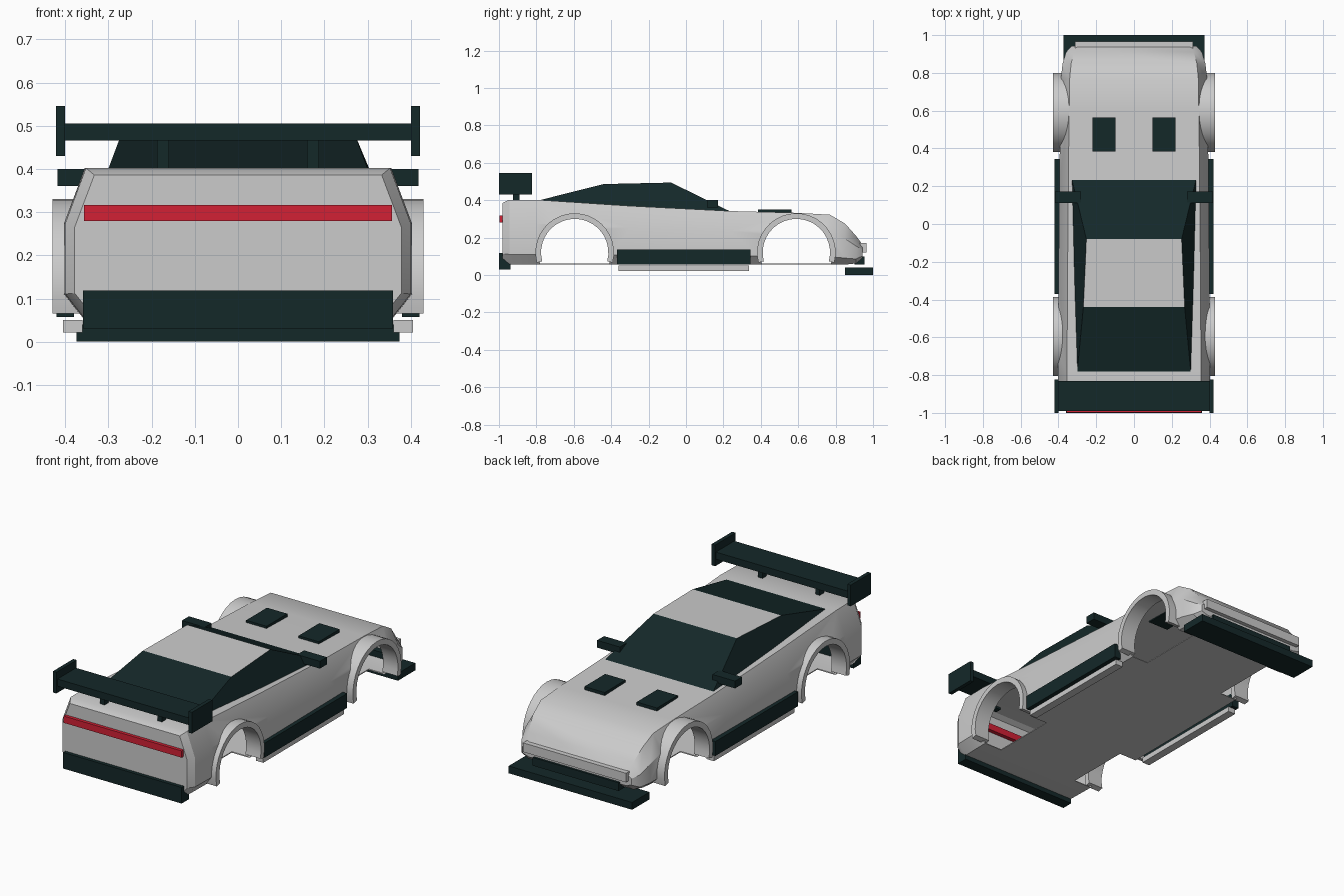
import bpy, bmesh
from math import sin, cos, radians, pi

if "Cube" in bpy.data.objects:
    bpy.data.objects.remove(bpy.data.objects["Cube"], do_unlink=True)


def material(name, rgb):
    m = bpy.data.materials.new(name)
    m.use_nodes = True
    m.diffuse_color = (*rgb, 1)
    m.node_tree.nodes["Principled BSDF"].inputs["Base Color"].default_value = (*rgb, 1)
    return m


silver = material("silver paint", (0.6, 0.6, 0.6))
dark = material("dark trim", (0.007, 0.021, 0.022))
red = material("tail light red", (0.65, 0.015, 0.035))


def finish(name, bm, *mats):
    mesh = bpy.data.meshes.new(name)
    bm.to_mesh(mesh)
    bm.free()
    for m in mats:
        mesh.materials.append(m)
    ob = bpy.data.objects.new(name, mesh)
    bpy.context.collection.objects.link(ob)
    return ob


def activate(ob):
    bpy.ops.object.select_all(action='DESELECT')
    ob.select_set(True)
    bpy.context.view_layer.objects.active = ob


def smooth(ob, angle=30):
    activate(ob)
    bpy.ops.object.shade_smooth_by_angle(angle=radians(angle))


def box(name, x, y, z, mat):
    bm = bmesh.new()
    bmesh.ops.create_cube(bm, size=1)
    for v in bm.verts:
        v.co = [r[0] if c < 0 else r[1] for c, r in zip(v.co, (x, y, z))]
    return finish(name, bm, mat)


def pair(name, x, y, z, mat):
    box("left_" + name, x, y, z, mat)
    box("right_" + name, (-x[1], -x[0]), y, z, mat)


def loft(bm, rings):
    """Closed skin through rings of points."""
    loops = [[bm.verts.new(p) for p in ring] for ring in rings]
    n = len(loops[0])
    faces = [bm.faces.new(loops[0]), bm.faces.new(loops[-1])]
    for a, b in zip(loops, loops[1:]):
        for i in range(n):
            j = (i + 1) % n
            faces.append(bm.faces.new((a[i], a[j], b[j], b[i])))
    bmesh.ops.recalc_face_normals(bm, faces=faces)
    return faces


def section(y, w, zb, zt):
    h = zt - zb
    half = [(w * 0.89, zb), (w, zb + h * 0.16), (w, zb + h * 0.63), (w * 0.88, zt)]
    return [(x, y, z) for x, z in half] + [(-x, y, z) for x, z in reversed(half)]


# Hollow body shell: stations are y, half width, underside, top
stations = [(-0.98, 0.378, 0.06, 0.386), (-0.945, 0.40, 0.055, 0.402), (-0.8, 0.403, 0.055, 0.402),
            (-0.3, 0.40, 0.055, 0.369), (0.23, 0.395, 0.055, 0.342), (0.6, 0.39, 0.055, 0.332),
            (0.77, 0.387, 0.055, 0.322), (0.85, 0.378, 0.055, 0.275), (0.91, 0.36, 0.062, 0.208),
            (0.943, 0.33, 0.09, 0.163)]
bm = bmesh.new()
loft(bm, [section(*s) for s in stations])
lining = []
for i, (y, w, zb, zt) in enumerate(stations):
    y += 0.008 if i == 0 else -0.008 if i == len(stations) - 1 else 0
    lining.append(section(y, w - 0.01, zb + 0.005, zt - 0.01))
bmesh.ops.reverse_faces(bm, faces=loft(bm, lining))
body = finish("body_shell", bm, silver)

# Wheel arches: openings and flares
AXLES = {"front": 0.59, "rear": -0.595}
HUB_Z = 0.12


def arc(radius, x, cy, start, end, steps):
    angles = [radians(start + (end - start) * i / steps) for i in range(steps + 1)]
    return [(x, cy + radius * cos(a), HUB_Z + radius * sin(a)) for a in angles]


bm = bmesh.new()
for cy in AXLES.values():
    for side in (1, -1):
        loft(bm, [arc(0.195, side * x, cy, 0, 350, 35) for x in (0.25, 0.5)])
cutter = finish("arch_cutter", bm, silver)
cutter.hide_render = True
mod = body.modifiers.new("arches", 'BOOLEAN')
mod.operation = 'DIFFERENCE'
mod.solver = 'EXACT'
mod.object = cutter
activate(body)
bpy.ops.object.modifier_apply(modifier=mod.name)
bpy.data.objects.remove(cutter, do_unlink=True)
smooth(body, 28)

for end, cy in AXLES.items():
    for label, side in (("left", 1), ("right", -1)):
        corners = [(0.18, 0.34), (0.21, 0.34), (0.21, 0.43), (0.18, 0.43)]
        tracks = [arc(r, side * x, cy, -15, 195, 20) for r, x in corners]
        bm = bmesh.new()
        loft(bm, list(zip(*tracks)))
        smooth(finish(f"{label}_{end}_arch_flare", bm, silver))

# Cabin: dark glass with a silver roof
bm = bmesh.new()
base = [(0.332, 0.25, 0.333), (0.303, -0.81, 0.393)]
roof = [(0.252, -0.08, 0.494), (0.268, -0.44, 0.486)]


def outline(level):
    (xf, yf, zf), (xr, yr, zr) = level
    return [(xf, yf, zf), (xr, yr, zr), (-xr, yr, zr), (-xf, yf, zf)]


for f in loft(bm, [outline(base), outline(roof)]):
    f.normal_update()
    f.material_index = 1 if f.normal.z > 0.99 else 0
finish("cabin", bm, dark, silver)

# Rear wing
box("wing_blade", (-0.402, 0.402), (-0.99, -0.83), (0.466, 0.505), dark)
pair("wing_endplate", (0.40, 0.421), (-1.0, -0.824), (0.43, 0.546), dark)
pair("wing_strut", (0.16, 0.187), (-0.925, -0.89), (0.38, 0.47), dark)

# Mirrors and bonnet vents
pair("mirror", (0.28, 0.418), (0.112, 0.172), (0.36, 0.40), dark)
pair("bonnet_vent", (0.097, 0.22), (0.385, 0.565), (0.32, 0.35), dark)

# Side skirts and sills
pair("side_skirt", (0.38, 0.42), (-0.37, 0.345), (0.057, 0.136), dark)
pair("sill_strip", (0.36, 0.405), (-0.36, 0.337), (0.021, 0.05), silver)

# Tail
box("tail_light", (-0.357, 0.357), (-0.998, -0.95), (0.28, 0.317), red)
box("rear_bumper", (-0.359, 0.359), (-1.0, -0.937), (0.03, 0.118), dark)

# Nose
box("front_splitter", (-0.374, 0.374), (0.85, 1.0), (0.0, 0.04), dark)
box("front_grille", (-0.26, 0.26), (0.9, 0.955), (0.055, 0.1), dark)
box("nose_bar", (-0.312, 0.312), (0.92, 0.965), (0.12, 0.17), silver)
